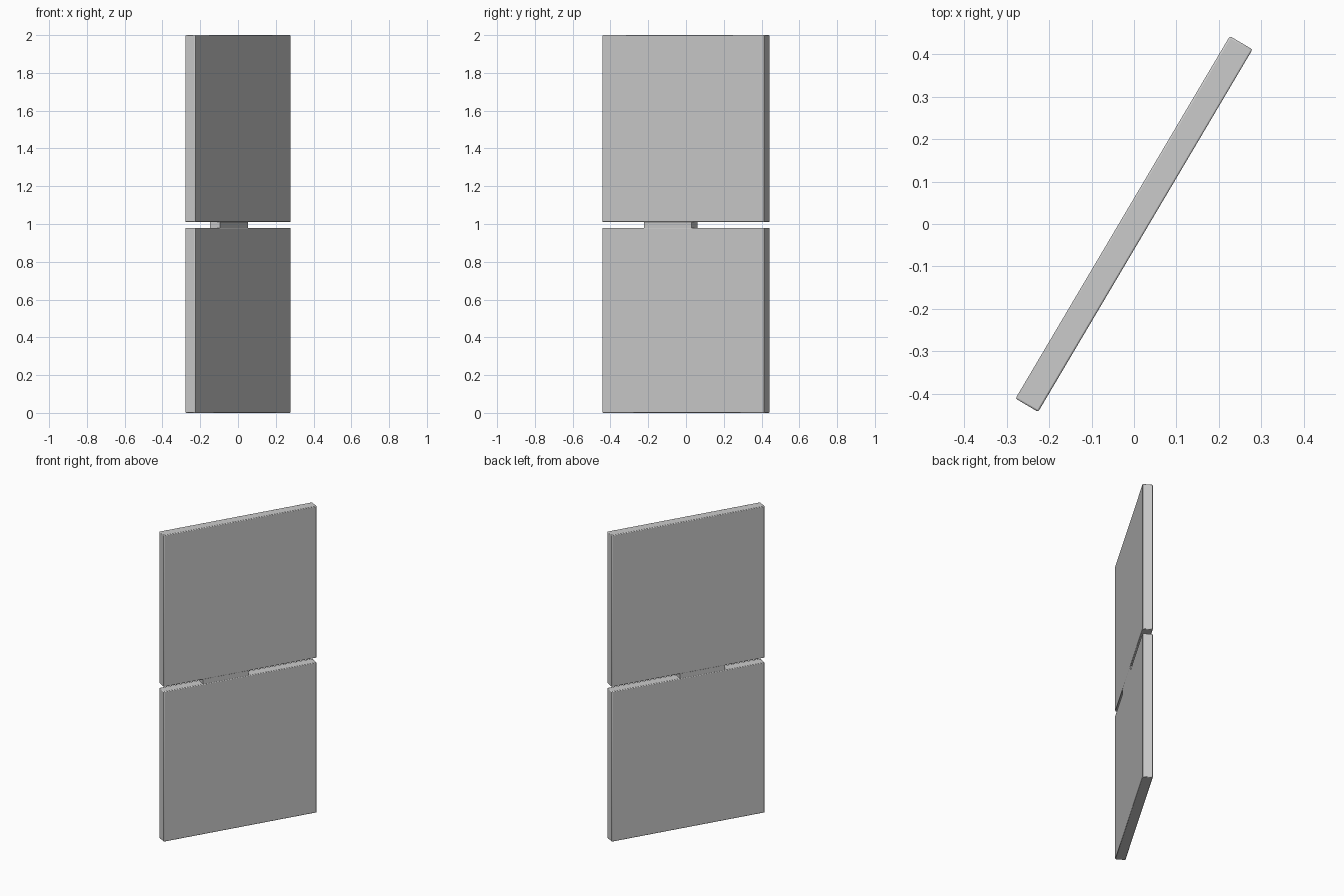
import bpy
from math import radians
from mathutils import Matrix

if "Cube" in bpy.data.objects:
    bpy.data.objects.remove(bpy.data.objects["Cube"])

ANGLE = radians(59.4)   # direction of the board's width in plan
WIDTH, THICK = 0.993, 0.062


def slab(name, u0, u1, z0, z1, thick, bevel=0.0):
    """Box spanning u0..u1 along the board and z0..z1 in height."""
    bpy.ops.mesh.primitive_cube_add(size=1)
    ob = bpy.context.object
    ob.name = name
    centre = Matrix.Translation(((u0 + u1) / 2, 0, (z0 + z1) / 2))
    ob.data.transform(centre @ Matrix.Diagonal((u1 - u0, thick, z1 - z0, 1)))
    ob.rotation_euler.z = ANGLE
    if bevel:
        mod = ob.modifiers.new("soft_edges", 'BEVEL')
        mod.width = bevel
        mod.segments = 2
        bpy.ops.object.shade_smooth_by_angle(angle=radians(40))
    return ob


# Two square panels stacked with a narrow slit between them
slab("lower_panel", -WIDTH / 2, WIDTH / 2, 0.0, 0.98, THICK, 0.004)
slab("upper_panel", -WIDTH / 2, WIDTH / 2, 1.01, 2.0, THICK, 0.004)

# Off-centre bridge joining the panels across the slit
slab("joining_tab", -0.24, 0.053, 0.97, 1.02, THICK - 0.002)
